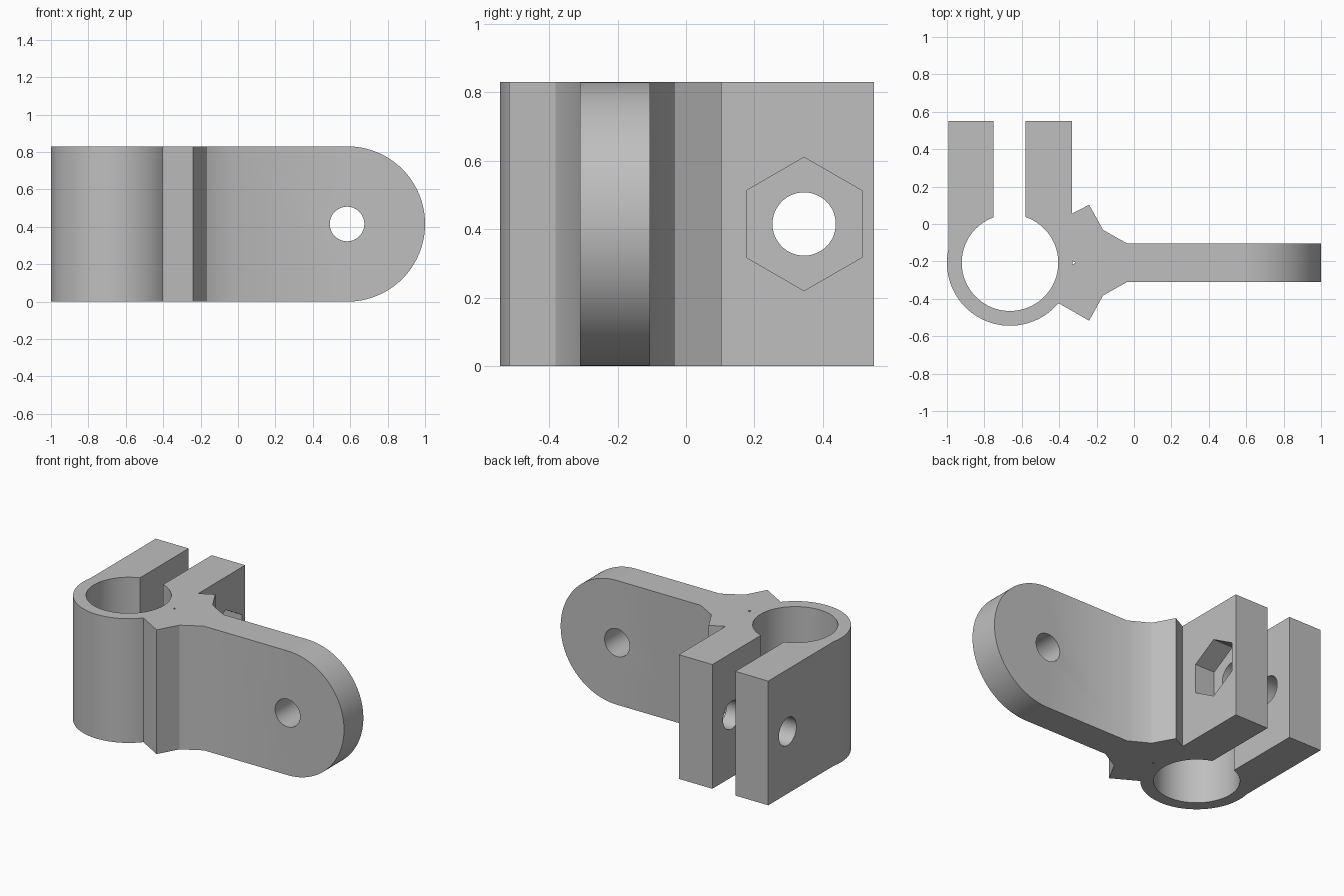
import bpy, bmesh
from math import sin, cos, radians, pi
from mathutils import Vector

if "Cube" in bpy.data.objects:
    bpy.data.objects.remove(bpy.data.objects["Cube"])

H = 0.83                  # height
MID = H / 2
RX, CY = -0.663, -0.207   # ring centre; CY is also the lug's mid-plane
BOLT_Y = 0.345

grey = bpy.data.materials.new("plain grey")
grey.use_nodes = True
colour = (0.52, 0.52, 0.52, 1)
grey.diffuse_color = colour
grey.node_tree.nodes["Principled BSDF"].inputs["Base Color"].default_value = colour


def arc(cx, cy, r, a0, a1, n):
    """Points along an arc, angles in degrees."""
    steps = [radians(a0 + (a1 - a0) * i / n) for i in range(n + 1)]
    return [(cx + r * cos(a), cy + r * sin(a)) for a in steps]


def prism(name, points, axis, start, end):
    """Extrude a flat outline along an axis from start to end."""
    place = {"x": lambda a, b, t: (t, a, b),
             "y": lambda a, b, t: (a, t, b),
             "z": lambda a, b, t: (a, b, t)}[axis]
    bm = bmesh.new()
    face = bm.faces.new([bm.verts.new(place(a, b, start)) for a, b in points])
    out = bmesh.ops.extrude_face_region(bm, geom=[face])["geom"]
    moved = [v for v in out if isinstance(v, bmesh.types.BMVert)]
    bmesh.ops.translate(bm, verts=moved, vec=Vector(place(0, 0, end - start)))
    bmesh.ops.recalc_face_normals(bm, faces=bm.faces)
    mesh = bpy.data.meshes.new(name)
    bm.to_mesh(mesh)
    bm.free()
    mesh.materials.append(grey)
    obj = bpy.data.objects.new(name, mesh)
    bpy.context.collection.objects.link(obj)
    return obj


def combine(target, tool, operation):
    """Apply a boolean and discard the tool."""
    tool.hide_render = True
    mod = target.modifiers.new(operation, "BOOLEAN")
    mod.operation, mod.solver, mod.object = operation, "EXACT", tool
    bpy.context.view_layer.objects.active = target
    bpy.ops.object.modifier_apply(modifier=mod.name)
    bpy.data.objects.remove(tool)


# Plan outline: split ring, two jaws, pointed hub and lug
hub = [(-0.24, 0.31), (-0.165, 0.175), (-0.035, 0.102), (1.2, 0.102)]
plan = arc(RX, CY, 0.337, -39.8, -191.7, 64)
plan += [(-0.993, 0.55), (-0.75, 0.55)]
plan += arc(RX, CY, 0.258, 109.7, 431.2, 96)
plan += [(-0.58, 0.55), (-0.332, 0.55), (-0.332, 0.055)]
plan += [(x, CY + d) for x, d in hub]
plan += [(x, CY - d) for x, d in reversed(hub)]
bracket = prism("clamp_bracket", plan, "z", -0.1, H + 0.1)

# Side outline rounds the lug end and trims the height
side = [(-1.2, H), (-1.2, 0)] + arc(1 - MID, MID, MID, -90, 90, 64)
combine(bracket, prism("side_outline", side, "y", -1, 1), "INTERSECT")

# Lug hole, bolt hole through both jaws, nut pocket and small relief hole
cutters = [
    ("lug_hole", arc(0.583, MID, 0.0925, 0, 352.5, 47), "y", -0.6, 0.2),
    ("bolt_hole", arc(BOLT_Y, MID, 0.0925, 0, 352.5, 47), "x", -1.2, -0.2),
    ("nut_pocket", arc(BOLT_Y, MID, 0.195, 30, 330, 5), "x", -0.477, -0.2),
    ("relief_hole", arc(-0.324, CY, 0.012, 0, 240, 2), "z", -0.2, H + 0.2),
]
for spec in cutters:
    combine(bracket, prism(*spec), "DIFFERENCE")

# Smooth the round walls and keep the corners crisp
bpy.ops.object.select_all(action="DESELECT")
bracket.select_set(True)
bpy.context.view_layer.objects.active = bracket
bpy.ops.object.shade_smooth_by_angle(angle=radians(30.5))
